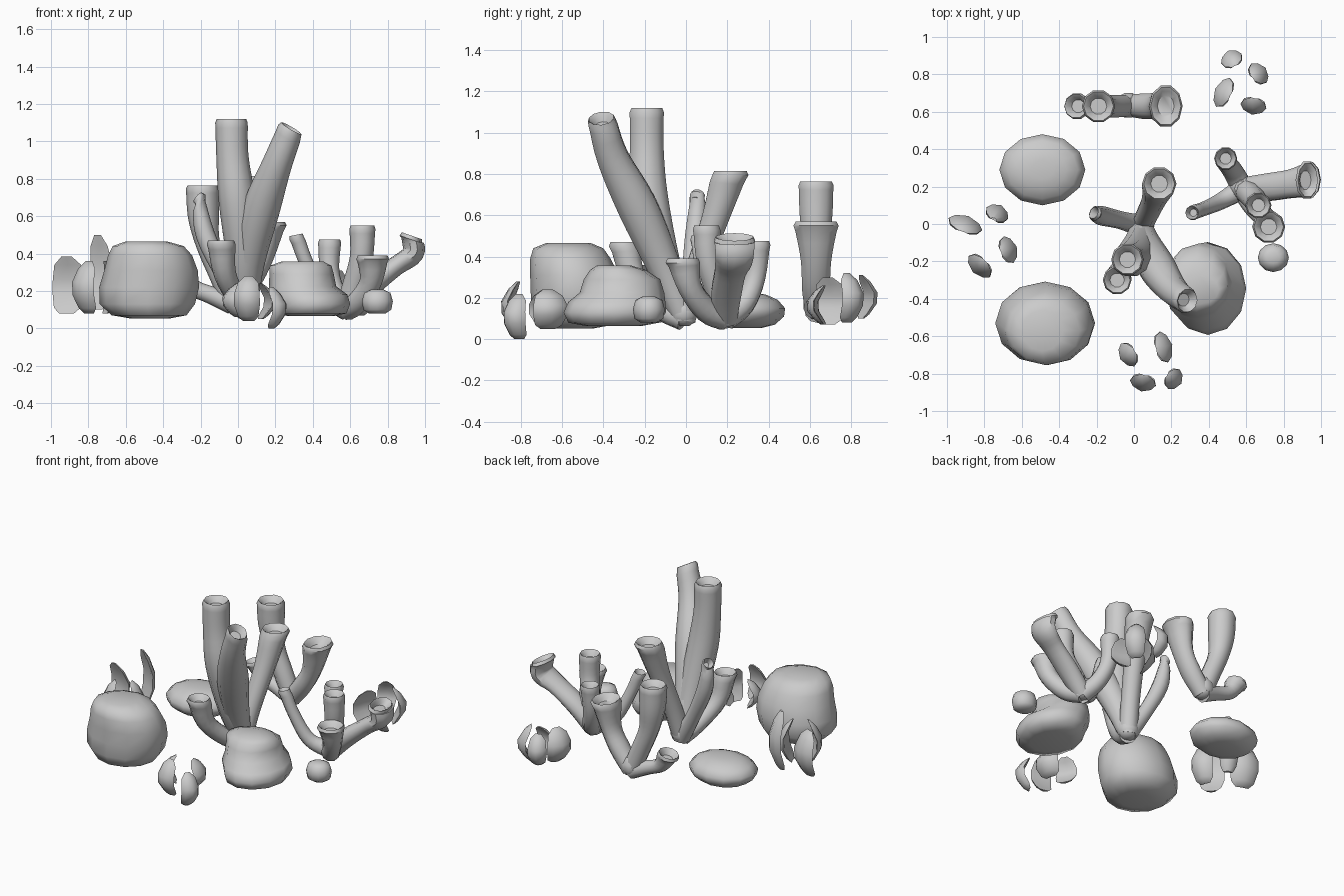
import bpy, bmesh
from math import cos, sin, pi, radians
from mathutils import Vector as V


def loft(bm, rings):
    """Skin a list of closed point rings and cap both ends."""
    vs = [[bm.verts.new(p) for p in r] for r in rings]
    n = len(vs[0])
    for a, b in zip(vs, vs[1:]):
        for i in range(n):
            j = (i + 1) % n
            bm.faces.new((a[i], a[j], b[j], b[i]))
    bm.faces.new(vs[0][::-1])
    bm.faces.new(vs[-1])


def finish(bm, name, angle=50):
    bmesh.ops.recalc_face_normals(bm, faces=bm.faces)
    me = bpy.data.meshes.new(name)
    bm.to_mesh(me)
    bm.free()
    ob = bpy.data.objects.new(name, me)
    bpy.context.collection.objects.link(ob)
    bpy.ops.object.select_all(action='DESELECT')
    ob.select_set(True)
    bpy.context.view_layer.objects.active = ob
    bpy.ops.object.shade_smooth_by_angle(angle=radians(angle))
    return ob


def catmull(p, t):
    """Point and tangent on a smooth curve through p (t in 0..1)."""
    q = [2 * p[0] - p[1]] + p + [2 * p[-1] - p[-2]]
    k = min(int(t * (len(p) - 1)), len(p) - 2)
    u = t * (len(p) - 1) - k
    a, b, c, d = q[k:k + 4]
    pos = 0.5 * (2 * b + (c - a) * u + (2 * a - 5 * b + 4 * c - d) * u * u
                 + (3 * b - a - 3 * c + d) * u ** 3)
    tan = (c - a) + 2 * (2 * a - 5 * b + 4 * c - d) * u + 3 * (3 * b - a - 3 * c + d) * u * u
    return pos, tan


def tube(bm, pts, normal=(0, 0, 1), ey=1.0, sides=10):
    """Hollow-mouthed branch; pts are (x, y, z, radius), normal faces the mouth."""
    pts = [V(p) for p in pts]
    steps = 4 * (len(pts) - 1)
    rings = []

    def ring(c, n, r, e):
        q = V((0, 0, 1)).rotation_difference(n)
        return [c + q @ V((r * cos(2 * pi * i / sides), e * r * sin(2 * pi * i / sides), 0))
                for i in range(sides)]
    end = V(normal).normalized()
    for s in range(steps + 1):
        t = s / steps
        p, d = catmull(pts, t)
        n = d.xyz.normalized().lerp(end, t ** 4).normalized()
        rings.append(ring(p.xyz, n, p.w, 1 + (ey - 1) * min(1, 1.6 * t)))
    tip, r = pts[-1].xyz, pts[-1].w
    rings[-1] = ring(tip - end * 0.02, end, r, ey)
    for k, h in ((0.9, 0), (0.72, -0.012), (0.5, -0.04)):
        rings.append(ring(tip + end * h, end, r * k, ey))
    loft(bm, rings)


def coral(name, base, branches):
    bm = bmesh.new()
    for b in branches:
        tube(bm, [base] + b[0], *b[1:])
    # rounded foot
    x, y, z, r = base
    prof = [(-0.6, 0.45), (-0.3, 0.9), (0.2, 1.15), (0.9, 1.15), (1.6, 0.7)]
    loft(bm, [[(x + r * k * cos(i * pi / 5), y + r * k * sin(i * pi / 5), z + r * h)
               for i in range(10)] for h, k in prof])
    finish(bm, name)


def rock(name, rings, sides=12):
    """Rings are (z, cx, cy, rx, ry)."""
    bm = bmesh.new()
    loft(bm, [[(cx + rx * cos(2 * pi * i / sides), cy + ry * sin(2 * pi * i / sides), z)
               for i in range(sides)] for z, cx, cy, rx, ry in rings])
    finish(bm, name, 70)


def leaf_cluster(name, centre, leaves):
    """Curved claw-like leaves: (x, y, bottom, top, width, turn in degrees)."""
    bm = bmesh.new()
    for x, y, z0, z1, w, turn in leaves:
        a0 = radians(turn)
        side, out = V((cos(a0), sin(a0), 0)), V((-sin(a0), cos(a0), 0))
        if out.dot(V((x - centre[0], y - centre[1], 0))) < 0:
            out.negate()
        rings = []
        for t, k in ((0, .45), (.1, .8), (.35, 1), (.6, 1), (.85, .8), (1, .3)):
            c = V((x, y, z0 + (z1 - z0) * t)) + out * (0.07 * (sin(pi * t * 0.95 + 0.1) - 0.6) + 0.012)
            rings.append([c + side * w / 2 * k * cos(a)
                          + out * (0.02 * k * sin(a) - 0.025 * k * cos(a) ** 2)
                          for a in [i * pi / 4 for i in range(8)]])
        loft(bm, rings)
    finish(bm, name)


# branching tube corals
coral("tall_coral", (0.04, -0.01, 0.1, 0.06), [
    ([(0.03, -0.11, 0.36, 0.088), (-0.005, -0.18, 0.68, 0.098), (-0.03, -0.19, 0.92, 0.086),
      (-0.035, -0.19, 1.12, 0.087)],),
    ([(0.06, -0.11, 0.36, 0.085), (0.125, -0.235, 0.64, 0.1), (0.21, -0.355, 0.88, 0.08),
      (0.285, -0.41, 1.07, 0.07)], (0.5, -0.12, 0.85)),
    ([(0.07, 0.05, 0.32, 0.06), (0.11, 0.14, 0.58, 0.068), (0.135, 0.215, 0.815, 0.092)],),
    ([(-0.07, 0.02, 0.28, 0.048), (-0.175, 0.045, 0.5, 0.052), (-0.215, 0.06, 0.7, 0.038)],
     (-0.7, 0.3, 0.6)),
    ([(0.0, -0.12, 0.15, 0.055), (-0.07, -0.25, 0.29, 0.06), (-0.09, -0.3, 0.47, 0.077)],),
])
coral("side_coral", (0.58, 0.19, 0.1, 0.06), [
    ([(0.7, 0.195, 0.22, 0.06), (0.84, 0.215, 0.33, 0.052), (0.935, 0.235, 0.4, 0.058),
      (0.93, 0.235, 0.495, 0.063)], (0.35, 0, 1), 1.65),
    ([(0.64, 0.1, 0.14, 0.06), (0.71, 0.02, 0.25, 0.06), (0.72, -0.015, 0.39, 0.088)],),
    ([(0.62, 0.16, 0.22, 0.065), (0.66, 0.11, 0.38, 0.062), (0.665, 0.1, 0.55, 0.07)],),
    ([(0.53, 0.28, 0.17, 0.055), (0.49, 0.335, 0.3, 0.052), (0.49, 0.35, 0.475, 0.062)],),
    ([(0.46, 0.12, 0.17, 0.045), (0.37, 0.08, 0.34, 0.038), (0.31, 0.06, 0.5, 0.04)],
     (-0.2, 0, 1)),
])
coral("back_coral", (-0.03, 0.635, 0.135, 0.06), [
    ([(0.06, 0.63, 0.25, 0.062), (0.13, 0.63, 0.38, 0.06), (0.17, 0.63, 0.57, 0.09)],
     (0, 0, 1), 1.28),
    ([(-0.09, 0.63, 0.28, 0.062), (-0.16, 0.63, 0.45, 0.065), (-0.185, 0.63, 0.6, 0.083),
      (-0.19, 0.63, 0.765, 0.089)],),
    ([(-0.15, 0.63, 0.18, 0.047), (-0.25, 0.63, 0.225, 0.048), (-0.31, 0.63, 0.32, 0.072)],
     (-0.3, 0, 1)),
])

# boulders and pebble
rock("large_boulder", [
    (0.052, -0.47, -0.55, 0.1, 0.1), (0.07, -0.475, -0.54, 0.2, 0.19),
    (0.13, -0.485, -0.53, 0.255, 0.22), (0.22, -0.475, -0.53, 0.267, 0.222),
    (0.31, -0.465, -0.54, 0.25, 0.215), (0.39, -0.47, -0.56, 0.225, 0.195),
    (0.44, -0.48, -0.57, 0.19, 0.17), (0.465, -0.49, -0.57, 0.11, 0.11)])
rock("flat_boulder", [
    (0.055, -0.49, 0.29, 0.1, 0.08), (0.07, -0.49, 0.29, 0.17, 0.14),
    (0.11, -0.49, 0.29, 0.22, 0.185), (0.15, -0.49, 0.29, 0.23, 0.19),
    (0.19, -0.49, 0.29, 0.19, 0.155), (0.215, -0.49, 0.29, 0.13, 0.1),
    (0.224, -0.49, 0.29, 0.06, 0.05)])
rock("stepped_boulder", [
    (0.065, 0.39, -0.35, 0.12, 0.14), (0.08, 0.39, -0.35, 0.19, 0.22),
    (0.13, 0.395, -0.345, 0.205, 0.248), (0.18, 0.375, -0.335, 0.21, 0.235),
    (0.225, 0.345, -0.31, 0.18, 0.205), (0.29, 0.34, -0.31, 0.172, 0.185),
    (0.335, 0.335, -0.33, 0.165, 0.135), (0.358, 0.345, -0.35, 0.11, 0.08)])
rock("pebble", [
    (0.08, 0.745, -0.18, 0.045, 0.04), (0.1, 0.745, -0.18, 0.075, 0.07),
    (0.145, 0.745, -0.18, 0.083, 0.077), (0.19, 0.745, -0.18, 0.07, 0.065),
    (0.207, 0.745, -0.18, 0.035, 0.03)])

# leaf clusters
leaf_cluster("left_leaves", (-0.79, -0.09), [
    (-0.905, -0.01, 0.08, 0.385, 0.19, -20), (-0.735, 0.05, 0.1, 0.5, 0.13, -28),
    (-0.68, -0.14, 0.08, 0.36, 0.15, 110), (-0.82, -0.22, 0.08, 0.36, 0.16, -45)])
leaf_cluster("front_leaves", (0.09, -0.75), [
    (-0.025, -0.695, 0.06, 0.24, 0.14, -60), (0.15, -0.66, 0.05, 0.24, 0.17, -75),
    (0.05, -0.84, 0.04, 0.28, 0.14, -12), (0.205, -0.825, 0.0, 0.22, 0.12, 60)])
leaf_cluster("back_leaves", (0.57, 0.75), [
    (0.525, 0.875, 0.1, 0.31, 0.12, 25), (0.66, 0.8, 0.08, 0.32, 0.13, -50),
    (0.485, 0.7, 0.07, 0.3, 0.17, 65), (0.64, 0.64, 0.07, 0.26, 0.14, -10)])
